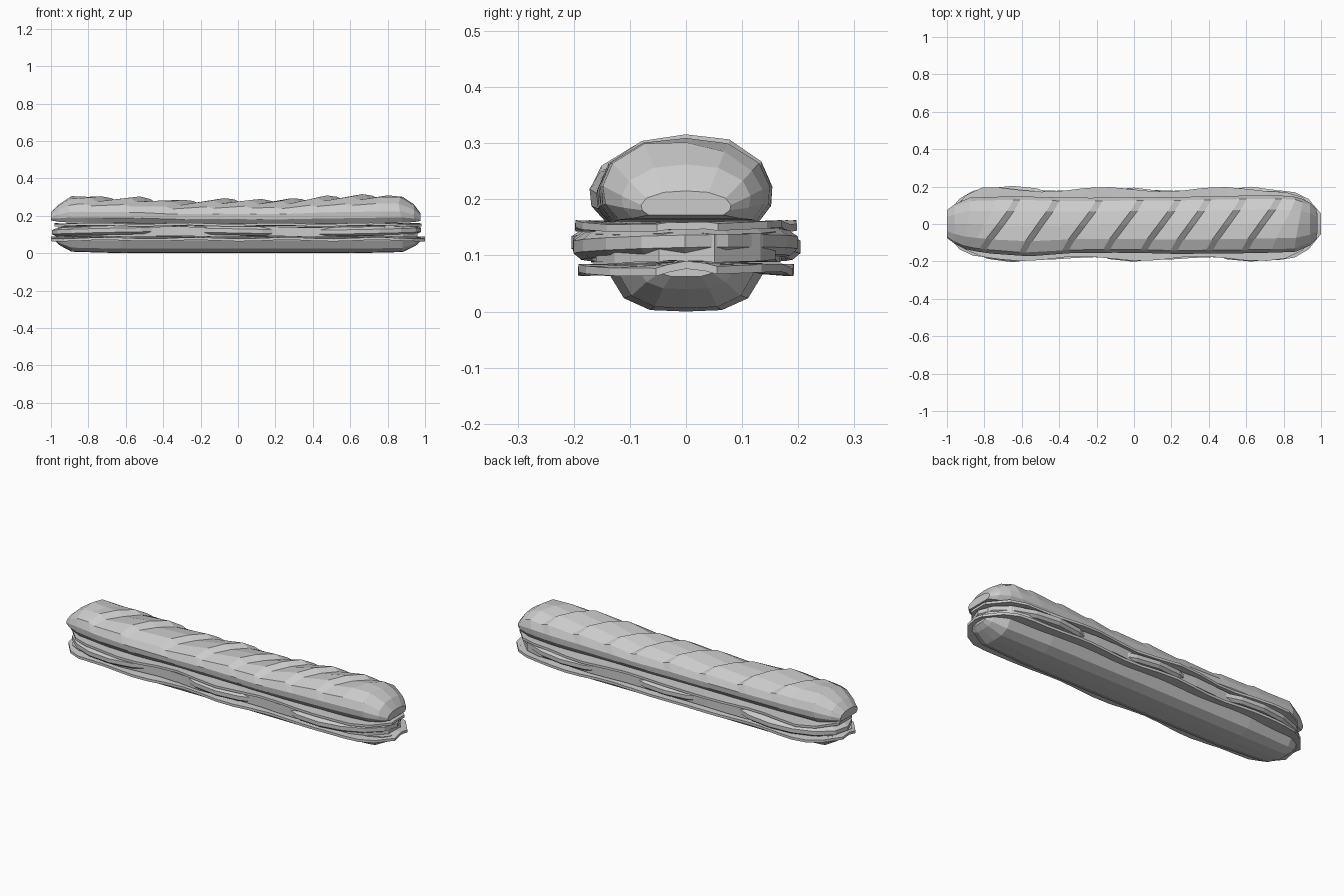
import bpy, bmesh, math

if "Cube" in bpy.data.objects:
    bpy.data.objects.remove(bpy.data.objects["Cube"])


def lerp_table(table, x):
    for a, b in zip(table, table[1:]):
        if x <= b[0]:
            t = max(0, (x - a[0]) / (b[0] - a[0]))
            return [p + (q - p) * t for p, q in zip(a[1:], b[1:])]
    return table[-1][1:]


def loft(name, rings):
    """Bridge closed rings of equal size and cap both ends."""
    bm = bmesh.new()
    vs = [[bm.verts.new(p) for p in r] for r in rings]
    n = len(rings[0])
    for a, b in zip(vs, vs[1:]):
        for i in range(n):
            j = (i + 1) % n
            bm.faces.new((a[i], a[j], b[j], b[i]))
    bm.faces.new(vs[0])
    bm.faces.new(vs[-1])
    bmesh.ops.recalc_face_normals(bm, faces=bm.faces)
    me = bpy.data.meshes.new(name)
    bm.to_mesh(me)
    bm.free()
    ob = bpy.data.objects.new(name, me)
    bpy.context.collection.objects.link(ob)
    return ob


def mirrored(half):
    """Complete a cross-section given its -y half (ending at u = 0)."""
    return half + [(-u, v) for u, v in reversed(half) if u != 0]


# Top bun: x, centre y, half width, bottom z, top z
TOP = [(-1.0, 0, .075, .175, .22), (-.96, 0, .105, .168, .258),
       (-.89, 0, .14, .163, .305), (-.7, -.01, .157, .162, .297),
       (-.55, -.012, .16, .16, .3), (-.33, -.008, .147, .157, .278),
       (0, -.005, .148, .155, .291), (.2, -.008, .152, .155, .28),
       (.45, -.005, .153, .156, .302), (.7, 0, .155, .158, .311),
       (.87, 0, .148, .163, .308), (.94, 0, .115, .166, .262),
       (.975, 0, .08, .172, .215)]
section = mirrored([(-.83, 0), (-.98, .2), (-1, .42), (-.88, .7), (-.5, .94), (0, 1)])
# Diagonal baker's slashes: each is a crest followed by a small drop
slashes = [-.71, -.5, -.27, -.05, .15, .31, .5, .69]
stations = [(-1, 0), (-.96, 0), (-.89, 0), (-.8, 0)]
for s in slashes:
    stations += [(s - .025, .006), (s + .012, -.017)]
stations += [(.8, 0), (.88, 0), (.94, 0), (.975, 0)]
rings = []
for x, bump in stations:
    shear = .75 * max(0, min(1, (.92 - abs(x)) / .17))
    ring = []
    for u, v in section:
        px = x + shear * u * .15 * min(1, v * 1.3)
        yc, hw, z0, z1 = lerp_table(TOP, px)
        w = bump * max(0, v - .5) * 2
        ring.append((px, yc + hw * u, z0 + (z1 - z0) * v + w))
    rings.append(ring)
loft("top_bun", rings)

# Bottom bun: x, half width, lowest z
half = [(-1, 1), (-.97, .8), (-.78, .28), (-.45, .03), (0, 0)]
BOTTOM = [(-.975, .06, .062), (-.95, .09, .04), (-.89, .12, .008), (-.62, .142, 0),
          (0, .142, .002), (.62, .142, 0), (.88, .125, .006), (.95, .09, .04), (.975, .06, .062)]
loft("bottom_bun", [[(x, w * u, z + (.085 - z) * v) for u, v in mirrored(half)]
                    for x, w, z in BOTTOM])


def sheet(name, n, length, width, z, thick, wave, ripple, phase, droop=0):
    """Thin wavy leaf with rounded ends."""
    rings = []
    for i in range(n + 1):
        x = -length * math.cos(math.pi * i / n) * .3 + (2 * i / n - 1) * length * .7
        e = max(0, (abs(x) - (length - .2)) / .2)
        w = width * max(.3, math.sqrt(max(0, 1 - e * e)))
        us = (-1, -.6, 0, .6, 1)
        top, bot = [], []
        for u in us:
            k = 1 + ripple * math.sin(x * 10 + phase + (2 if u > 0 else 0))
            dz = wave * math.sin(x * 13 + phase + u * 2.3) * abs(u) - droop * abs(u)
            top.append((x, w * u * k, z + thick + dz))
            bot.append((x, w * u * k, z + dz))
        rings.append(top + bot[::-1])
    return loft(name, rings)


# Lettuce leaf resting on the bottom bun
sheet("lettuce", 22, 1.0, .185, .076, .014, .004, .04, .5, .009)

# Oval filling slices, slightly tilted so that they overlap
for i, (cx, cy, tilt, ry) in enumerate([(-.65, .003, .02, .204), (0, -.002, -.02, .198),
                                        (.63, -.002, .018, .2)]):
    rings = []
    for s, h in ((.93, -.022), (1, -.01), (1, .012), (.9, .026)):
        ring = []
        for k in range(16):
            a = 2 * math.pi * k / 16
            r = s * (1 + .015 * math.sin(3 * a + i))
            lx, ly = .345 * r * math.cos(a), ry * r * math.sin(a)
            ring.append((cx + lx, cy + ly, .118 + h + tilt * lx + .02 * (i - 1) * ly))
        rings.append(ring)
    loft("filling_slice_%d" % (i + 1), rings)

# Long inner filling showing between the slices
sheet("inner_filling", 18, .96, .165, .09, .05, .003, .03, 2)

# Thin cheese layer under the top bun
sheet("cheese", 18, .98, .185, .146, .013, .004, .07, 1.2)
